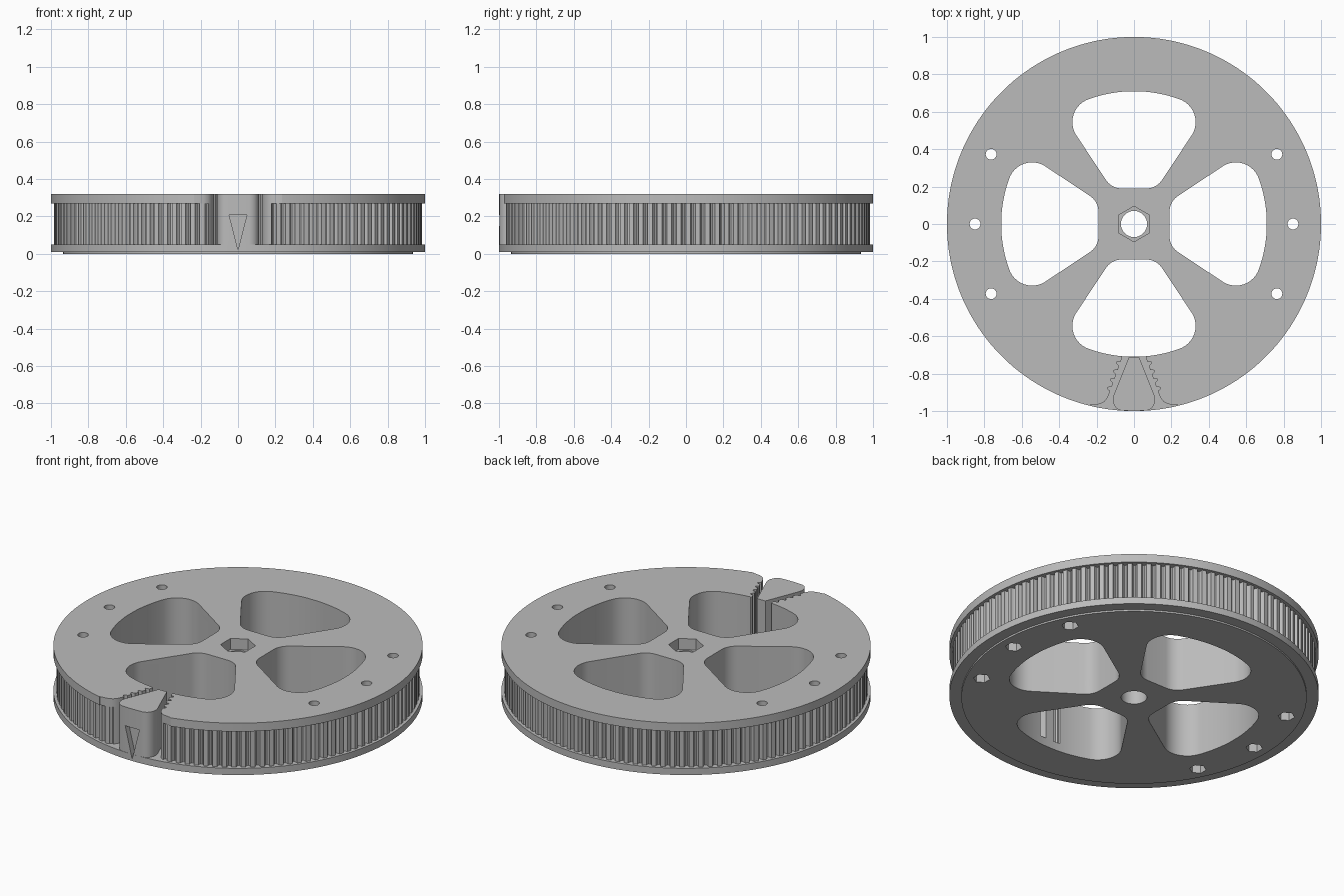
import bpy, bmesh
from math import sin, cos, pi, radians, atan2, hypot
from mathutils import Matrix

cube = bpy.data.objects.get("Cube")
if cube:
    bpy.data.objects.remove(cube, do_unlink=True)

grey = bpy.data.materials.new("plain_grey")
grey.use_nodes = True
grey.diffuse_color = (0.5, 0.5, 0.5, 1)
grey.node_tree.nodes["Principled BSDF"].inputs["Base Color"].default_value = (0.5, 0.5, 0.5, 1)


def prism(name, outline, z0, z1, matrix=None):
    """Extrude a closed 2D outline between two heights."""
    bm = bmesh.new()
    face = bm.faces.new([bm.verts.new((x, y, z0)) for x, y in outline])
    top = bmesh.ops.extrude_face_region(bm, geom=[face])["geom"]
    for v in top:
        if isinstance(v, bmesh.types.BMVert):
            v.co.z = z1
    if matrix:
        bm.transform(matrix)
    bmesh.ops.recalc_face_normals(bm, faces=bm.faces)
    mesh = bpy.data.meshes.new(name)
    bm.to_mesh(mesh)
    bm.free()
    mesh.materials.append(grey)
    obj = bpy.data.objects.new(name, mesh)
    bpy.context.scene.collection.objects.link(obj)
    return obj


def arc(cx, cy, r, a0, a1, n):
    return [(cx + r * cos(a0 + (a1 - a0) * i / n), cy + r * sin(a0 + (a1 - a0) * i / n))
            for i in range(n + 1)]


def circle(r, n, cx=0, cy=0, turn=0):
    return arc(cx, cy, r, turn, turn + 2 * pi, n)[:-1]


def mirrored(half):
    """Close a right-hand half outline with its mirror image."""
    return half + [(-x, y) for x, y in reversed(half)]


def cut(obj, cutters):
    bpy.context.view_layer.objects.active = obj
    for c in cutters:
        mod = obj.modifiers.new("cut", "BOOLEAN")
        mod.operation, mod.solver, mod.object = "DIFFERENCE", "EXACT", c
        bpy.ops.object.modifier_apply(modifier=mod.name)


# Toothed belt track outline
TEETH = 120
tooth = [(0, 0.984), (0.48, 0.984), (0.56, 0.968), (0.66, 0.962), (0.82, 0.962), (0.92, 0.968)]
track = [(r * cos(2 * pi * (i + f) / TEETH), r * sin(2 * pi * (i + f) / TEETH))
         for i in range(TEETH) for f, r in tooth]

# Stacked layers of the wheel
bottom_plate = prism("bottom_plate", circle(0.935, 180), 0, 0.01)
bottom_flange = prism("bottom_flange", circle(1, 180), 0.01, 0.05)
toothed_rim = prism("toothed_rim", track, 0.05, 0.27)
top_flange = prism("top_flange", circle(1, 180), 0.27, 0.32)
layers = [bottom_plate, bottom_flange, toothed_rim, top_flange]

# Four rounded windows between the spokes
slope = radians(-32.7)
ox, oy, R = 0.2, 0.545, 0.71
end = atan2(oy, ox)
window = mirrored(arc(0.066, 0.29, 0.1, -pi / 2, slope, 8)
                  + arc(ox, oy, R - hypot(ox, oy), slope, end, 14)
                  + arc(0, 0, R, end, pi / 2, 8)[1:-1])
through = [prism("window_cutter", window, -0.1, 0.5, Matrix.Rotation(k * pi / 2, 4, "Z"))
           for k in range(4)]

# Axle hole, bolt holes, and hexagonal pockets
through.append(prism("axle_cutter", circle(0.07, 40), -0.1, 0.5))
hex_pocket = prism("axle_pocket_cutter", circle(0.095, 6, turn=pi / 2), 0.255, 0.5)
nuts = []
for side in (0, pi):
    for a in (-26, 0, 26):
        x, y = 0.85 * cos(side + radians(a)), 0.85 * sin(side + radians(a))
        through.append(prism("bolt_cutter", circle(0.029, 24, x, y), -0.1, 0.5))
        nuts.append(prism("nut_cutter", circle(0.046, 6, x, y, pi / 2), -0.1, 0.11))

# Belt clamp notch with scalloped walls and flared mouth
PITCH, STEPS = 0.048, 40
dx, dy = 0.335, -0.942
wall = []
for i in range(STEPS + 1):
    s = 5 * PITCH * i / STEPS
    bump = 0.02 * max(0, sin(2 * pi * s / PITCH))
    wall.append((0.055 + dx * s - dy * bump, -0.69 + dy * s + dx * bump))
wall += [(0.145, -0.935), (0.16, -0.952), (0.185, -0.963), (0.235, -0.969), (0.25, -1.1)]
notch = prism("notch_cutter", mirrored(wall), -0.1, 0.5)

# Wedge standing in the notch
wedge_side = [(0.027, -0.71), (0.109, -0.915), (0.113, -0.935), (0.111, -0.955),
              (0.103, -0.974), (0.09, -0.988), (0.072, -0.996)]
front = arc(0, 0, 0.999, -pi / 2 + 0.06, -pi / 2, 4)
wedge = prism("clamp_wedge", mirrored(wedge_side + front[:-1]), 0.05, 0.32)

# Arrow mark recessed in the wedge front
arrow = prism("arrow_cutter", [(-0.047, 0.207), (0.047, 0.207), (0, 0.02)], 0.965, 1.1,
              Matrix.Rotation(pi / 2, 4, "X"))

for layer in layers:
    cut(layer, through)
cut(bottom_plate, nuts)
cut(bottom_flange, nuts + [arrow])
cut(toothed_rim, nuts + [hex_pocket, notch])
cut(top_flange, [hex_pocket, notch])
cut(wedge, [arrow])
for c in through + nuts + [hex_pocket, notch, arrow]:
    bpy.data.objects.remove(c, do_unlink=True)

# Smooth the curved walls, keep the edges sharp
bpy.ops.object.select_all(action="DESELECT")
for obj in layers + [wedge]:
    obj.select_set(True)
bpy.context.view_layer.objects.active = wedge
bpy.ops.object.shade_smooth_by_angle(angle=radians(28))
